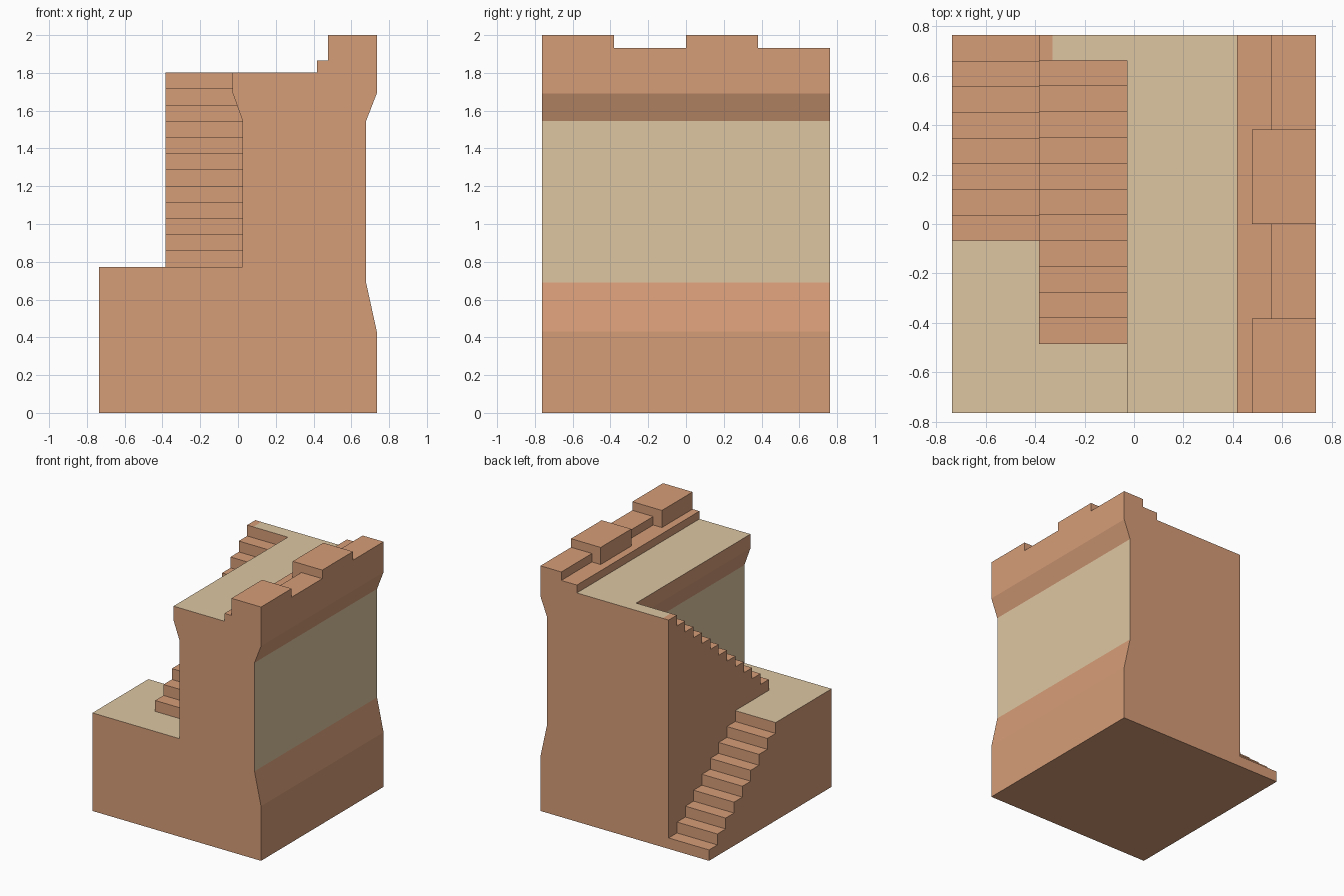
import bpy
import bmesh

if "Cube" in bpy.data.objects:
    bpy.data.objects.remove(bpy.data.objects["Cube"])


def make_material(name, srgb):
    mat = bpy.data.materials.new(name)
    lin = [((c / 255 + 0.055) / 1.055) ** 2.4 for c in srgb]
    mat.diffuse_color = (*lin, 1.0)
    mat.use_nodes = True
    mat.node_tree.nodes["Principled BSDF"].inputs["Base Color"].default_value = mat.diffuse_color
    return mat


CLAY = make_material("terracotta", (214, 157, 120))
SAND = make_material("sand", (222, 198, 162))


def extrude(name, profile, axis, start, end, is_sand=None):
    """Extrude a closed profile along y (xz profile) or x (yz profile)."""
    bm = bmesh.new()

    def ring(t):
        return [bm.verts.new((a, t, z) if axis == "y" else (t, a, z)) for a, z in profile]

    r0, r1 = ring(start), ring(end)
    bm.faces.new(r0)
    bm.faces.new(r1[::-1])
    n = len(profile)
    for i in range(n):
        j = (i + 1) % n
        bm.faces.new((r0[j], r0[i], r1[i], r1[j]))
    bmesh.ops.recalc_face_normals(bm, faces=bm.faces)
    bm.normal_update()
    for f in bm.faces:
        if is_sand and is_sand(f.calc_center_median(), f.normal):
            f.material_index = 1
    mesh = bpy.data.meshes.new(name)
    bm.to_mesh(mesh)
    bm.free()
    mesh.materials.append(CLAY)
    mesh.materials.append(SAND)
    obj = bpy.data.objects.new(name, mesh)
    bpy.context.collection.objects.link(obj)
    return obj


# Shared dimensions
X, Y = 0.735, 0.763             # half width and half depth
RISE = 1.803 / 21               # height of one step
DECK, WALK = 9 * RISE, 1.803    # lower platform and wall walk
SIDE, INNER, LIP = -0.383, 0.025, -0.028
LEDGE, CURB = 1.865, 1.932
LAND_Y = 0.661                  # front of the upper landing

# Wall with flared foot, recessed panels, walkway and stepped parapet
extrude("wall", [
    (INNER, 0), (INNER, 1.545), (LIP, 1.692), (LIP, WALK), (0.417, WALK),
    (0.417, LEDGE), (0.553, LEDGE), (0.553, CURB), (X, CURB),
    (X, 1.692), (0.678, 1.545), (0.678, 0.69), (X, 0.43), (X, 0)],
    "y", -Y, Y,
    lambda c, n: (n.z > 0.9 and abs(c.z - WALK) < 0.01)
    or (abs(n.x) > 0.99 and 0.5 < c.z < 1.4))

# Merlons resting on the parapet steps
for i, y0 in enumerate((-Y, 0.0)):
    extrude(f"merlon_{i + 1}", [
        (0.477, LEDGE), (0.477, 2), (X, 2), (X, CURB), (0.553, CURB), (0.553, LEDGE)],
        "y", y0, y0 + Y / 2)


def on_deck(c, n):
    return n.z > 0.9 and abs(c.z - DECK) < 0.01


# Upper stairs, climbing to the back beside the wall
run = (LAND_Y + 0.485) / 11
upper = [(-Y, 0), (-Y, DECK)]
for i in range(11):
    y = -0.485 + i * run
    upper += [(y, DECK + i * RISE), (y, DECK + (i + 1) * RISE)]
upper += [(LAND_Y, DECK + 11 * RISE), (LAND_Y, 0)]
extrude("upper_stairs", upper, "x", SIDE, INNER, on_deck)

# Landing joining the stairs to the walkway
extrude("landing", [
    (SIDE, 0), (SIDE, WALK), (-0.33, WALK), (LIP, WALK), (LIP, 1.692),
    (INNER, 1.545), (INNER, 0)],
    "y", LAND_Y, Y, lambda c, n: n.z > 0.9 and c.x > -0.33)

# Lower stairs, descending from the platform to the ground at the back
run = (Y + 0.067) / 8
lower = [(-Y, 0), (-Y, DECK)]
for i in range(8):
    y = -0.067 + i * run
    lower += [(y, DECK - i * RISE), (y, DECK - (i + 1) * RISE)]
lower += [(Y, RISE), (Y, 0)]
extrude("lower_stairs", lower, "x", -X, SIDE, on_deck)
